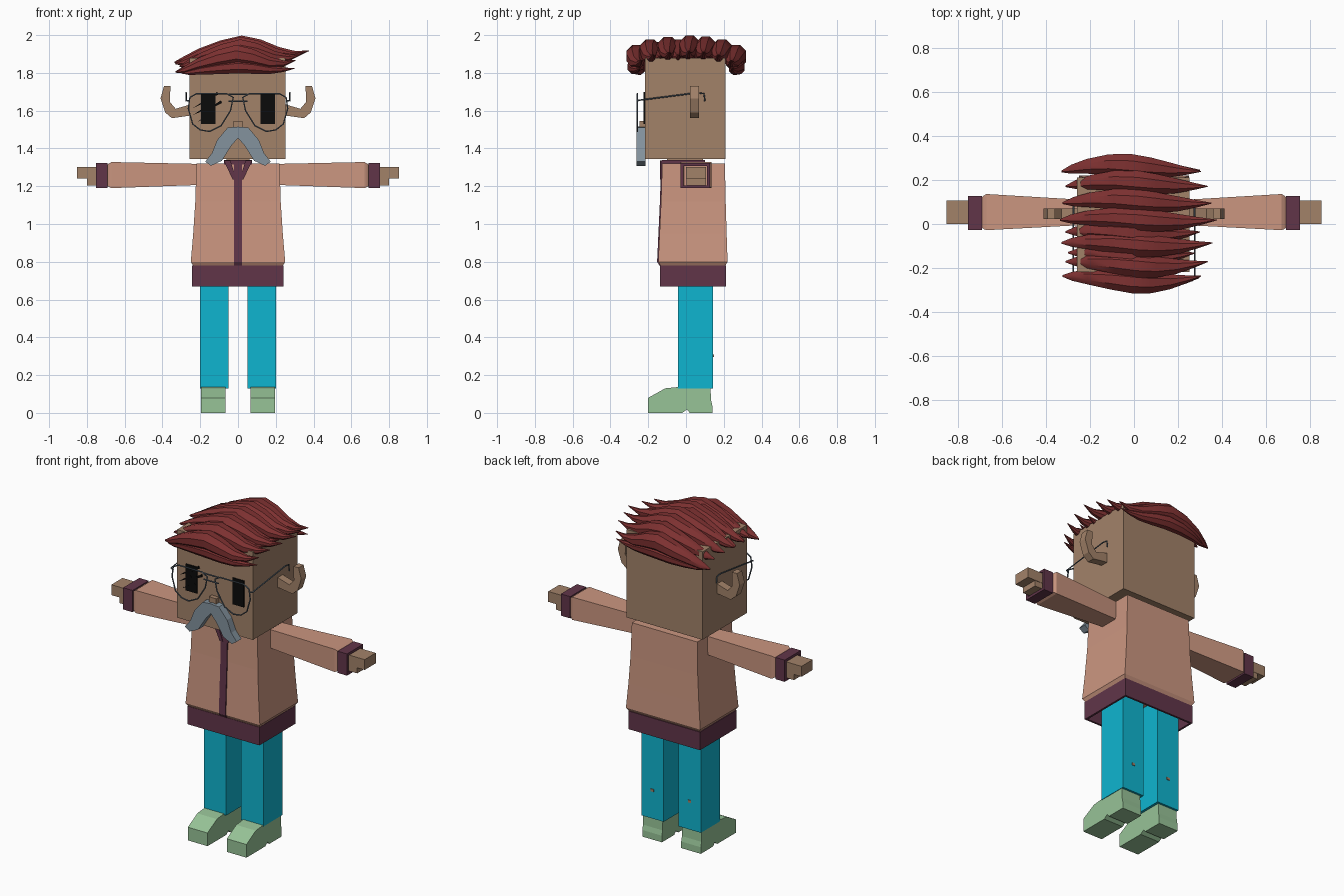
import bpy, bmesh, math
from mathutils import Vector

if "Cube" in bpy.data.objects:
    bpy.data.objects.remove(bpy.data.objects["Cube"])


def material(name, hex_code):
    def linear(c):
        return c / 12.92 if c <= 0.04045 else ((c + 0.055) / 1.055) ** 2.4
    rgb = [linear(b / 255) for b in bytes.fromhex(hex_code)] + [1]
    mat = bpy.data.materials.new(name)
    mat.use_nodes = True
    mat.diffuse_color = rgb
    mat.node_tree.nodes["Principled BSDF"].inputs["Base Color"].default_value = rgb
    return mat


SKIN = material("tan skin", "A28269")
PEACH = material("peach jacket", "CB9680")
PLUM = material("plum trim", "613549")
BLUE = material("blue trousers", "0FB5D0")
GREEN = material("green shoes", "97C397")
GREY = material("grey moustache", "83929D")
HAIR = material("red brown hair", "7E3131")
BLACK = material("black eyes", "0B0B0B")
STEEL = material("steel frame", "56636F")


def finish(name, bm, mat, smooth=False):
    bmesh.ops.recalc_face_normals(bm, faces=bm.faces)
    mesh = bpy.data.meshes.new(name)
    bm.to_mesh(mesh)
    bm.free()
    mesh.materials.append(mat)
    obj = bpy.data.objects.new(name, mesh)
    bpy.context.collection.objects.link(obj)
    if smooth:
        bpy.ops.object.select_all(action='DESELECT')
        obj.select_set(True)
        bpy.context.view_layer.objects.active = obj
        bpy.ops.object.shade_smooth_by_angle(angle=math.radians(40))
    return obj


def loft(name, rings, mat, smooth=False):
    """Skin a list of equal vertex rings and cap both ends."""
    bm = bmesh.new()
    loops = [[bm.verts.new(p) for p in ring] for ring in rings]
    n = len(loops[0])
    for a, b in zip(loops, loops[1:]):
        for i in range(n):
            j = (i + 1) % n
            bm.faces.new((a[i], a[j], b[j], b[i]))
    bm.faces.new(loops[0])
    bm.faces.new(loops[-1])
    return finish(name, bm, mat, smooth)


def rect(z, x0, x1, y0, y1):
    return [(x0, y0, z), (x1, y0, z), (x1, y1, z), (x0, y1, z)]


def box(name, x, y, z, mat):
    return loft(name, [rect(h, *x, *y) for h in z], mat)


def plate(name, outline, lo, hi, mat, axis="y"):
    """Extrude a flat outline along x or y."""
    def place(p, d):
        return (p[0], d, p[1]) if axis == "y" else (d, p[0], p[1])
    return loft(name, [[place(p, d) for p in outline] for d in (lo, hi)], mat)


def frame(name, a, b, span, wall, mat, axis):
    """Open rectangular band with a wall thickness, running along x or z."""
    bm = bmesh.new()
    (a0, a1), (b0, b1) = a, b
    loops = []
    for inset, d in ((0, span[0]), (0, span[1]), (wall, span[1]), (wall, span[0])):
        corners = [(a0 + inset, b0 + inset), (a1 - inset, b0 + inset),
                   (a1 - inset, b1 - inset), (a0 + inset, b1 - inset)]
        loops.append([bm.verts.new((d, p, q) if axis == "x" else (p, q, d))
                      for p, q in corners])
    for k in range(4):
        u, v = loops[k], loops[(k + 1) % 4]
        for i in range(4):
            j = (i + 1) % 4
            bm.faces.new((u[i], u[j], v[j], v[i]))
    return finish(name, bm, mat)


def wire(name, points, mat, closed=False, radius=0.004):
    curve = bpy.data.curves.new(name, 'CURVE')
    curve.dimensions = '3D'
    curve.bevel_depth = radius
    curve.bevel_resolution = 1
    curve.use_fill_caps = True
    spline = curve.splines.new('POLY')
    spline.points.add(len(points) - 1)
    for sp, p in zip(spline.points, points):
        sp.co = (*p, 1)
    spline.use_cyclic_u = closed
    curve.materials.append(mat)
    obj = bpy.data.objects.new(name, curve)
    bpy.context.collection.objects.link(obj)
    bpy.ops.object.select_all(action='DESELECT')
    obj.select_set(True)
    bpy.context.view_layer.objects.active = obj
    bpy.ops.object.convert(target='MESH')


# Jacket body, flared towards the hem
BODY = [(0.78, 0.238, -0.135, 0.208), (0.8, 0.25, -0.147, 0.22),
        (0.95, 0.237, -0.14, 0.215), (1.12, 0.226, -0.132, 0.21),
        (1.32, 0.22, -0.126, 0.206)]
loft("jacket_body", [rect(z, -w, w, f, b) for z, w, f, b in BODY], PEACH)
loft("jacket_zip", [rect(z, -0.022, 0.022, f - 0.006, f + 0.01)
                    for z, w, f, b in BODY], PLUM)
frame("jacket_hem", (-0.243, 0.24), (-0.137, 0.212), (0.67, 0.78), 0.012, PLUM, "z")
box("neck", (-0.06, 0.06), (-0.1, 0.09), (1.3, 1.35), SKIN)
frame("collar", (-0.075, 0.075), (-0.128, 0.1), (1.315, 1.338), 0.014, PLUM, "z")

# Head, nose and moustache
box("head", (-0.258, 0.252), (-0.217, 0.21), (1.345, 1.88), SKIN)
box("nose", (-0.025, 0.025), (-0.245, -0.21), (1.512, 1.545), SKIN)
MOUSTACHE = [(0, 1.515), (0.055, 1.51), (0.11, 1.445), (0.138, 1.375), (0.174, 1.33),
             (0.143, 1.308), (0.085, 1.335), (0.035, 1.415), (0, 1.455)]
EAR = [(0.245, 1.575), (0.35, 1.56), (0.385, 1.59), (0.41, 1.665), (0.392, 1.73),
       (0.358, 1.73), (0.36, 1.645), (0.33, 1.61), (0.245, 1.635)]
LENS = [(0.025, 1.67), (0.06, 1.69), (0.22, 1.69), (0.255, 1.67), (0.263, 1.61),
        (0.24, 1.53), (0.2, 1.498), (0.15, 1.49), (0.09, 1.52), (0.04, 1.6)]
SHOE = [(-0.2, 0), (-0.2, 0.08), (-0.11, 0.13), (-0.04, 0.137), (0.13, 0.137),
        (0.132, 0.07), (0.139, 0.04), (0.139, 0), (0.02, 0), (0.005, 0.018), (-0.02, 0)]

# Everything that exists once on each side
for side, s in (("left", 1), ("right", -1)):
    def mx(a, b):
        return tuple(sorted((s * a, s * b)))

    def flip(outline):
        return [(s * u, v) for u, v in outline]

    box(side + "_leg", mx(0.05, 0.2), (-0.042, 0.143), (0.13, 0.78), BLUE)
    box(side + "_trouser_patch", mx(0.115, 0.135), (0.14, 0.147), (0.295, 0.31), SKIN)
    plate(side + "_shoe", SHOE, *mx(0.065, 0.197), GREEN, axis="x")

    # Sleeve, cuff and stepped hand
    sleeve = [(0.2, -0.003, 0.108, 1.207, 1.318), (0.67, -0.028, 0.136, 1.19, 1.328),
              (0.68, -0.024, 0.13, 1.195, 1.322), (0.7, -0.01, 0.115, 1.205, 1.308)]
    loft(side + "_sleeve", [[(s * x, a, lo), (s * x, b, lo), (s * x, b, hi), (s * x, a, hi)]
                            for x, a, b, lo, hi in sleeve], PEACH)
    frame(side + "_cuff", (-0.028, 0.127), (1.19, 1.322), mx(0.69, 0.753),
          0.015, PLUM, "x")
    box(side + "_hand", mx(0.69, 0.852), (0, 0.107), (1.24, 1.303), SKIN)
    box(side + "_thumb", mx(0.69, 0.8), (0.002, 0.105), (1.205, 1.24), SKIN)

    plate(side + "_ear", flip(EAR), 0.022, 0.07, SKIN)
    plate(side + "_eye", flip([(0.12, 1.53), (0.195, 1.53), (0.195, 1.69), (0.12, 1.69)]),
          -0.224, -0.215, BLACK)
    plate(side + "_moustache", flip(MOUSTACHE), -0.262, -0.215, GREY)
    plate(side + "_collar_flap", flip([(0.04, 1.335), (0.075, 1.335), (0.028, 1.235),
                                       (0.008, 1.235)]), -0.137, -0.125, PLUM)

    # Spectacle rim and temple
    wire(side + "_rim", [(s * x, -0.258, z) for x, z in LENS], STEEL, closed=True)
    wire(side + "_temple", [(s * 0.255, -0.258, 1.65), (s * 0.275, -0.25, 1.655),
                            (s * 0.275, 0.06, 1.695), (s * 0.275, 0.095, 1.69),
                            (s * 0.275, 0.1, 1.65)], STEEL)

for z in (1.65, 1.687):
    wire("spectacle_bridge", [(-0.05, -0.258, z), (0.05, -0.258, z)], STEEL)

# Slanted streaks across the right eye
for x, z in ((-0.235, 1.615), (-0.24, 1.575), (-0.215, 1.54), (-0.19, 1.645), (-0.17, 1.6)):
    plate("eye_streak", [(x, z), (x + 0.085, z + 0.04), (x + 0.08, z + 0.055)],
          -0.226, -0.217, BLACK)

# Hair locks: position along the lock, drop below its crest, thickness
LOCK = [(0, -0.09, 0.004), (0.07, -0.078, 0.022), (0.18, -0.05, 0.036),
        (0.34, -0.02, 0.05), (0.5, 0, 0.057), (0.64, -0.015, 0.051),
        (0.78, -0.042, 0.036), (0.9, -0.046, 0.018), (1, -0.028, 0.002)]


def lock(y, x0, x1, crest, curve=1.0, size=1.0):
    rings = []
    for t, drop, r in LOCK:
        x = x0 + (x1 - x0) * t
        cy = y * (0.9 + 0.1 * math.sin(math.pi * t)) + 0.01 * math.sin(2 * math.pi * t)
        ring = []
        for k in range(8):
            a = math.tau * (k + 0.5) / 8
            ring.append((x, cy + r * size * math.cos(a),
                         crest + drop * curve + r * size * math.sin(a)))
        rings.append(ring)
    loft("hair_lock", rings, HAIR, smooth=True)


for y, x0, x1, crest in ((-0.262, -0.325, 0.305, 1.895), (-0.19, -0.31, 0.335, 1.925),
                         (-0.095, -0.33, 0.357, 1.938), (0.02, -0.337, 0.376, 1.945),
                         (0.105, -0.325, 0.352, 1.94), (0.19, -0.31, 0.335, 1.925),
                         (0.265, -0.33, 0.305, 1.895)):
    lock(y, x0, x1, crest)
for y in (-0.27, 0.272):
    lock(y, -0.3, 0.3, 1.835, curve=0.4, size=0.72)
lock(-0.04, -0.31, 0.3, 1.925)
lock(-0.145, -0.3, 0.28, 1.92, size=0.85)
